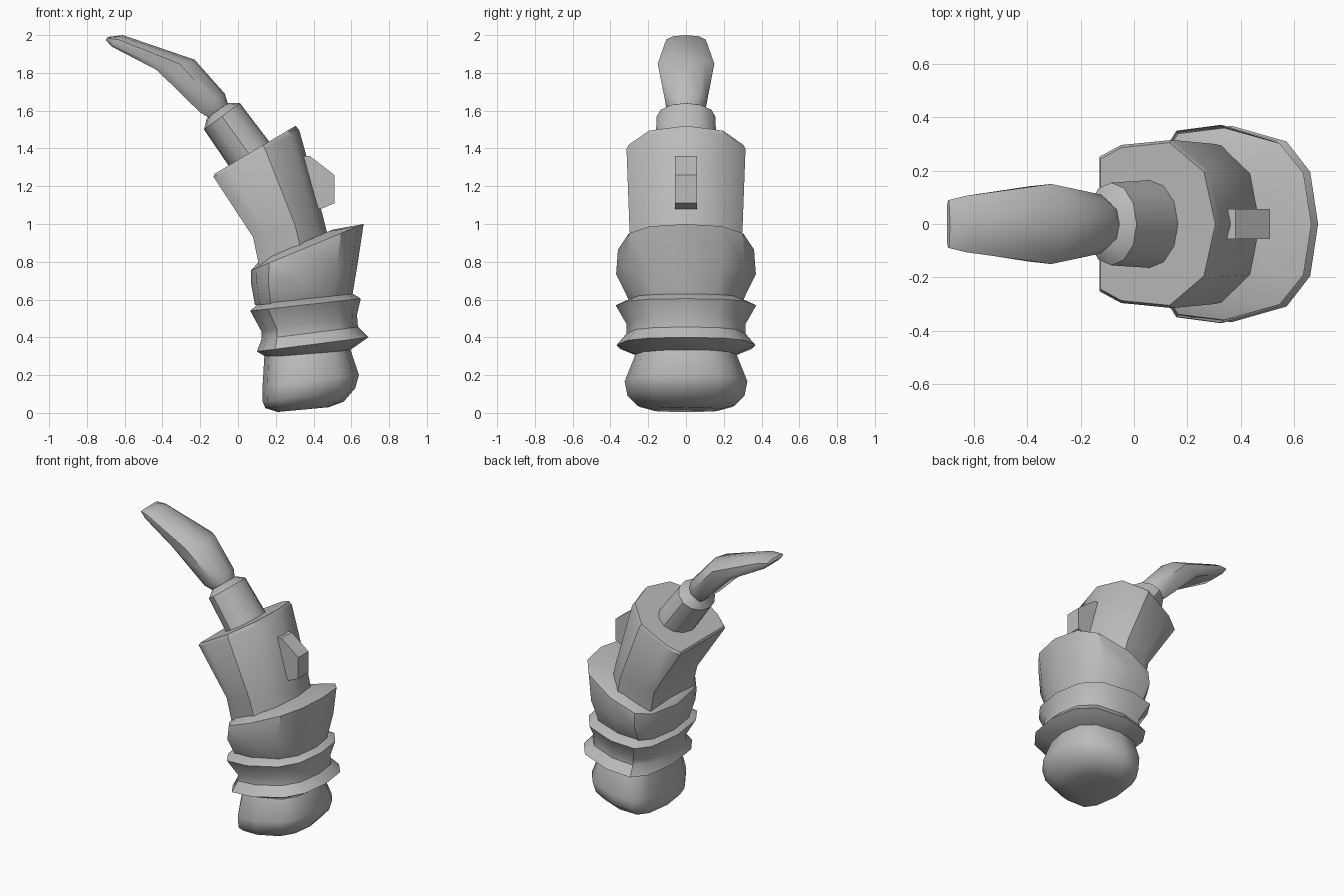
import bpy
import bmesh
import math

cube = bpy.data.objects.get("Cube")
if cube:
    bpy.data.objects.remove(cube, do_unlink=True)

grey = bpy.data.materials.new("plain grey")
grey.use_nodes = True
grey.diffuse_color = (0.5, 0.5, 0.5, 1)
grey.node_tree.nodes["Principled BSDF"].inputs["Base Color"].default_value = (0.5, 0.5, 0.5, 1)

# Half outlines: (fraction from left to right, fraction of half width)
BODY = [(0, 0), (0.05, 0.66), (0.16, 0.94), (0.45, 1), (0.8, 0.84), (0.95, 0.53), (1, 0)]
SLEEVE = [(0, 0), (0, 0.8), (0.18, 0.94), (0.6, 1), (0.9, 0.64), (1, 0)]
ROUND = [(0.5 - 0.5 * math.cos(a * math.pi / 6), math.sin(a * math.pi / 6)) for a in range(7)]


def finish(name, bm, angle=38):
    bmesh.ops.recalc_face_normals(bm, faces=bm.faces)
    mesh = bpy.data.meshes.new(name)
    bm.to_mesh(mesh)
    bm.free()
    mesh.materials.append(grey)
    obj = bpy.data.objects.new(name, mesh)
    bpy.context.collection.objects.link(obj)
    bpy.ops.object.select_all(action='DESELECT')
    obj.select_set(True)
    bpy.context.view_layer.objects.active = obj
    bpy.ops.object.shade_smooth_by_angle(angle=math.radians(angle))
    return obj


def loft(name, half, sections, angle=38):
    """Skin tilted sections, each given as left x, z, right x, z and half width."""
    outline = half + [(u, -v) for u, v in half[-2:0:-1]]
    bm = bmesh.new()
    rings = []
    for lx, lz, rx, rz, w in sections:
        rings.append([bm.verts.new((lx + (rx - lx) * u, w * v, lz + (rz - lz) * u))
                      for u, v in outline])
    n = len(outline)
    for a, b in zip(rings, rings[1:]):
        for i in range(n):
            j = (i + 1) % n
            bm.faces.new((a[i], a[j], b[j], b[i]))
    bm.faces.new(rings[0])
    bm.faces.new(rings[-1])
    return finish(name, bm, angle)


# Rounded foot
loft("base", BODY, [
    (0.21, 0.005, 0.48, 0.03, 0.17),
    (0.145, 0.025, 0.56, 0.06, 0.26),
    (0.13, 0.06, 0.62, 0.13, 0.31),
    (0.13, 0.14, 0.64, 0.2, 0.325),
    (0.14, 0.31, 0.59, 0.35, 0.26)], 50)

# Pinched band with two flared edges
loft("flared_band", BODY, [
    (0.15, 0.295, 0.59, 0.33, 0.27),
    (0.1, 0.325, 0.69, 0.4, 0.368),
    (0.125, 0.39, 0.635, 0.455, 0.315),
    (0.125, 0.43, 0.63, 0.52, 0.315),
    (0.065, 0.54, 0.65, 0.605, 0.372),
    (0.11, 0.58, 0.61, 0.63, 0.3)])

# Widening cuff with a slanted rim
loft("cuff", BODY, [
    (0.09, 0.57, 0.605, 0.62, 0.3),
    (0.07, 0.68, 0.635, 0.8, 0.37),
    (0.07, 0.755, 0.665, 1.0, 0.36),
    (0.11, 0.8, 0.5, 0.97, 0.29)])

# Leaning sleeve
loft("sleeve", SLEEVE, [
    (0.12, 0.74, 0.49, 0.88, 0.29),
    (0.08, 0.93, 0.45, 1.04, 0.3),
    (-0.13, 1.25, 0.325, 1.495, 0.315),
    (-0.125, 1.265, 0.305, 1.52, 0.305)])

# Neck between sleeve and nozzle
loft("neck", ROUND, [
    (-0.03, 1.28, 0.17, 1.43, 0.165),
    (-0.18, 1.5, 0.01, 1.64, 0.155),
    (-0.165, 1.56, -0.055, 1.64, 0.1)])

# Bent flat-tipped nozzle
loft("nozzle", SLEEVE, [
    (-0.15, 1.56, -0.05, 1.625, 0.08),
    (-0.2, 1.59, -0.07, 1.69, 0.11),
    (-0.43, 1.815, -0.23, 1.87, 0.15),
    (-0.67, 1.94, -0.61, 2.0, 0.105),
    (-0.7, 1.975, -0.69, 1.99, 0.09)], 45)

# Thumb switch on the sleeve
bm = bmesh.new()
side = [(0.3, 1.36), (0.38, 1.36), (0.51, 1.26), (0.51, 1.11), (0.44, 1.08), (0.36, 1.08)]
face = bm.faces.new([bm.verts.new((x, -0.057, z)) for x, z in side])
pushed = bmesh.ops.extrude_face_region(bm, geom=[face])["geom"]
bmesh.ops.translate(bm, vec=(0, 0.114, 0), verts=[v for v in pushed if isinstance(v, bmesh.types.BMVert)])
finish("switch", bm, 15)
